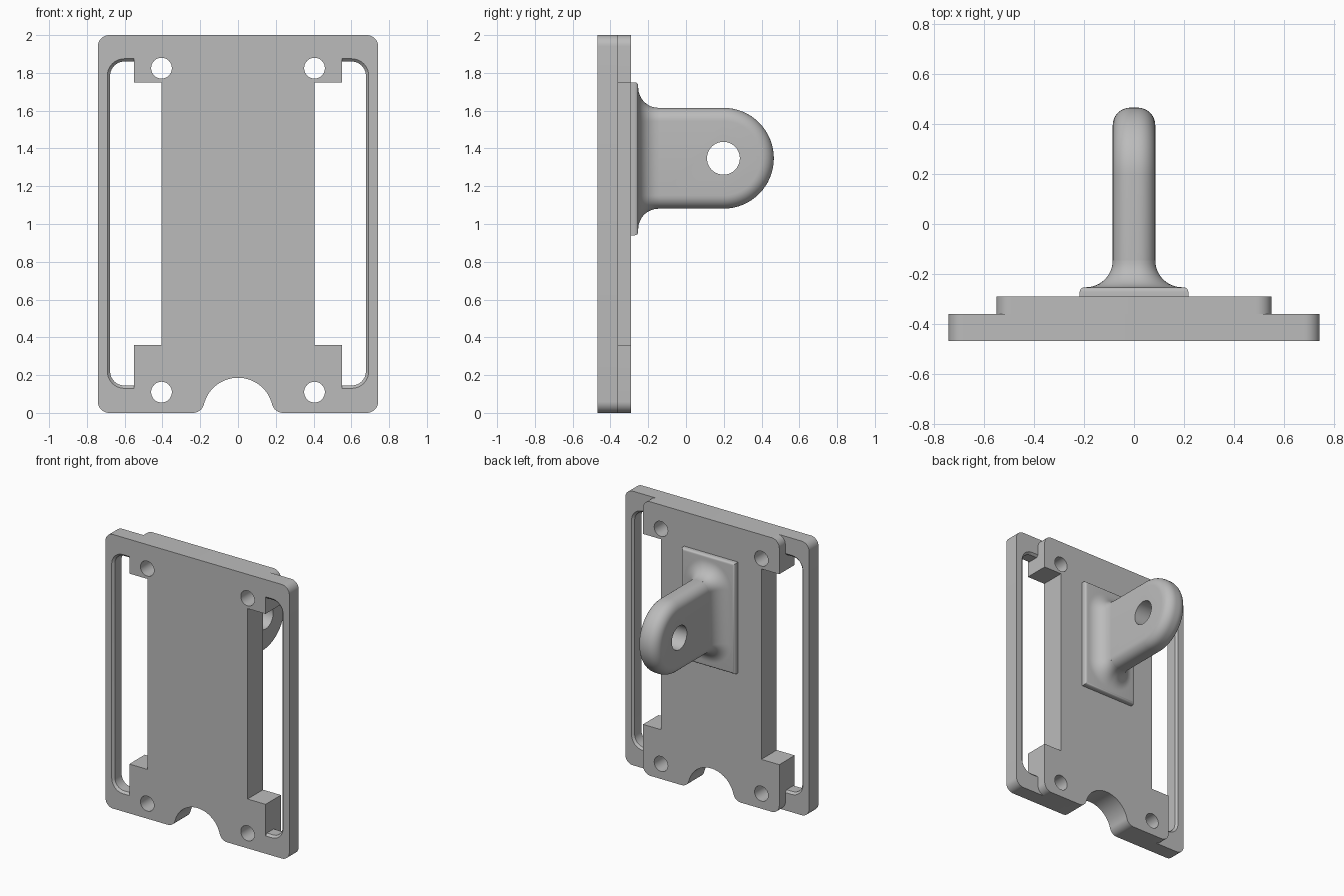
import bpy, bmesh
from math import sin, cos, pi, radians, atan2, sqrt

cube = bpy.data.objects.get("Cube")
if cube:
    bpy.data.objects.remove(cube, do_unlink=True)

grey = bpy.data.materials.new("grey plastic")
grey.use_nodes = True
grey.diffuse_color = (0.5, 0.5, 0.5, 1)
grey.node_tree.nodes["Principled BSDF"].inputs["Base Color"].default_value = (0.5, 0.5, 0.5, 1)

FRONT, STEP, BACK, PAD = -0.468, -0.36, -0.29, -0.253   # depth levels
CH = 0.015                                              # edge chamfer
LUG_Z, LUG_Y, LUG_R, LUG_H, ROUND = 1.348, 0.198, 0.267, 0.085, 0.07


# ---- helpers ----
def arc(cx, cz, r, a0, a1, n=10):
    """Points of an arc, angles in radians."""
    return [(cx + r * cos(a0 + (a1 - a0) * i / n), cz + r * sin(a0 + (a1 - a0) * i / n))
            for i in range(n + 1)]


def rounded_rect(hx, z0, z1, r):
    pts = []
    for k, (sx, cz) in enumerate(((1, z1 - r), (-1, z1 - r), (-1, z0 + r), (1, z0 + r))):
        pts += arc(sx * (hx - r), cz, r, k * pi / 2, (k + 1) * pi / 2)
    return pts


def at_depth(pts, y):
    return [(x, y, z) for x, z in pts]


def loft(bm, rings):
    """Skin a stack of equal rings and cap both ends."""
    vs = [[bm.verts.new(p) for p in ring] for ring in rings]
    n = len(vs[0])
    for a, b in zip(vs, vs[1:]):
        for i in range(n):
            bm.faces.new((a[i], a[(i + 1) % n], b[(i + 1) % n], b[i]))
    bm.faces.new(vs[0])
    bm.faces.new(vs[-1])


def finish(name, bm):
    bmesh.ops.recalc_face_normals(bm, faces=bm.faces[:])
    mesh = bpy.data.meshes.new(name)
    bm.to_mesh(mesh)
    bm.free()
    mesh.materials.append(grey)
    obj = bpy.data.objects.new(name, mesh)
    bpy.context.collection.objects.link(obj)
    return obj


def slab(name, pts, y0, y1, rims, width=CH, segments=1):
    """Extruded outline with the rims at the given depths eased."""
    bm = bmesh.new()
    loft(bm, [at_depth(pts, y0), at_depth(pts, y1)])
    edges = [e for e in bm.edges
             if any(all(abs(v.co.y - y) < 1e-5 for v in e.verts) for y in rims)]
    bmesh.ops.bevel(bm, geom=edges, offset=width, segments=segments, profile=0.5,
                    affect='EDGES', clamp_overlap=False)
    return finish(name, bm)


def cut(obj, bm):
    cutter = finish("cutter", bm)
    cutter.hide_render = True
    mod = obj.modifiers.new("cut", 'BOOLEAN')
    mod.operation, mod.solver, mod.object = 'DIFFERENCE', 'EXACT', cutter
    bpy.context.view_layer.objects.active = obj
    bpy.ops.object.modifier_apply(modifier=mod.name)
    bpy.data.objects.remove(cutter, do_unlink=True)


def smooth(obj):
    bpy.ops.object.select_all(action='DESELECT')
    obj.select_set(True)
    bpy.context.view_layer.objects.active = obj
    bpy.ops.object.shade_smooth_by_angle(angle=radians(30))


def plate_outline(hx, r=0.06, notch=0.186, fillet=0.06):
    """Rounded plate with a filleted half-round notch in the bottom edge."""
    fx = sqrt((notch + fillet) ** 2 - fillet ** 2)
    tilt = atan2(fillet, fx)
    right = arc(0, 0, notch, pi / 2, tilt, 16)
    right += arc(fx, fillet, fillet, pi + tilt, 1.5 * pi, 8)
    right += arc(hx - r, r, r, -pi / 2, 0)
    right += arc(hx - r, 2 - r, r, 0, pi / 2)
    return right + [(-x, z) for x, z in reversed(right[1:])]


def screw_holes(bm):
    for x in (-0.405, 0.405):
        for z in (0.11, 1.825):
            ring = arc(x, z, 0.055, 0, 2 * pi, 32)[:-1]
            loft(bm, [at_depth(ring, -0.6), at_depth(ring, -0.2)])


def window(flare, side):
    """Stepped side opening; only the outer rounded part flares."""
    cx, r = 0.602, 0.075
    low, high = 0.145 - flare, 1.86 + flare
    pts = [(0.405, 0.36), (0.55, 0.36), (0.55, low)]
    pts += arc(cx, 0.145 + r, r + flare, -pi / 2, 0)
    pts += arc(cx, 1.86 - r, r + flare, 0, pi / 2)
    pts += [(0.55, high), (0.55, 1.75), (0.405, 1.75)]
    return [(side * x, z) for x, z in pts]


# ---- front plate with side windows ----
plate = slab("front_plate", plate_outline(0.742), FRONT, STEP, (FRONT, STEP))
bm = bmesh.new()
for side in (-1, 1):
    profile = ((FRONT - 0.01, CH + 0.01), (FRONT + CH, 0), (STEP - CH, 0), (STEP + 0.01, CH + 0.01))
    loft(bm, [at_depth(window(f, side), y) for y, f in profile])
screw_holes(bm)
cut(plate, bm)
smooth(plate)

# ---- raised back plate with side reliefs ----
back = slab("back_plate", plate_outline(0.55), STEP - CH, BACK, (BACK,))
bm = bmesh.new()
for side in (-1, 1):
    box = [(side * x, z) for x, z in ((0.405, 0.36), (0.7, 0.36), (0.7, 1.75), (0.405, 1.75))]
    loft(bm, [at_depth(box, -0.6), at_depth(box, -0.2)])
screw_holes(bm)
cut(back, bm)
smooth(back)

# ---- mounting pad ----
pad_outline = [(-0.217, 0.94), (0.217, 0.94), (0.217, 1.75), (-0.217, 1.75)]
smooth(slab("mounting_pad", pad_outline, BACK, PAD, (PAD,), 0.018, 4))

# ---- flared lug base ----
bm = bmesh.new()
flare_r, rings = 0.108, []
for i in range(13):
    a = i / 12 * pi / 2
    d = flare_r * (1 - sin(a))
    section = rounded_rect(LUG_H + d, LUG_Z - LUG_R - d, LUG_Z + LUG_R + d, ROUND + d)
    rings.append(at_depth(section, PAD + flare_r * (1 - cos(a))))
loft(bm, rings)
smooth(finish("lug_base", bm))

# ---- rounded lug with pivot hole ----
bm = bmesh.new()
rings = []
for s in (-1, 1):
    for i in range(9):
        a = (i / 8 - (s < 0)) * pi / 2
        r = LUG_R - ROUND * (1 - cos(a))
        x = s * (LUG_H - ROUND) + ROUND * sin(a)
        tip = arc(LUG_Y, LUG_Z, r, -pi / 2, pi / 2, 32)
        start = PAD + flare_r
        outline = [(start, LUG_Z - r)] + tip + [(start, LUG_Z + r)]
        rings.append([(x, y, z) for y, z in outline])
loft(bm, rings)
lug = finish("lug", bm)
bm = bmesh.new()
hole = arc(LUG_Y, LUG_Z, 0.087, 0, 2 * pi, 40)[:-1]
loft(bm, [[(x, y, z) for y, z in hole] for x in (-0.3, 0.3)])
cut(lug, bm)
smooth(lug)
